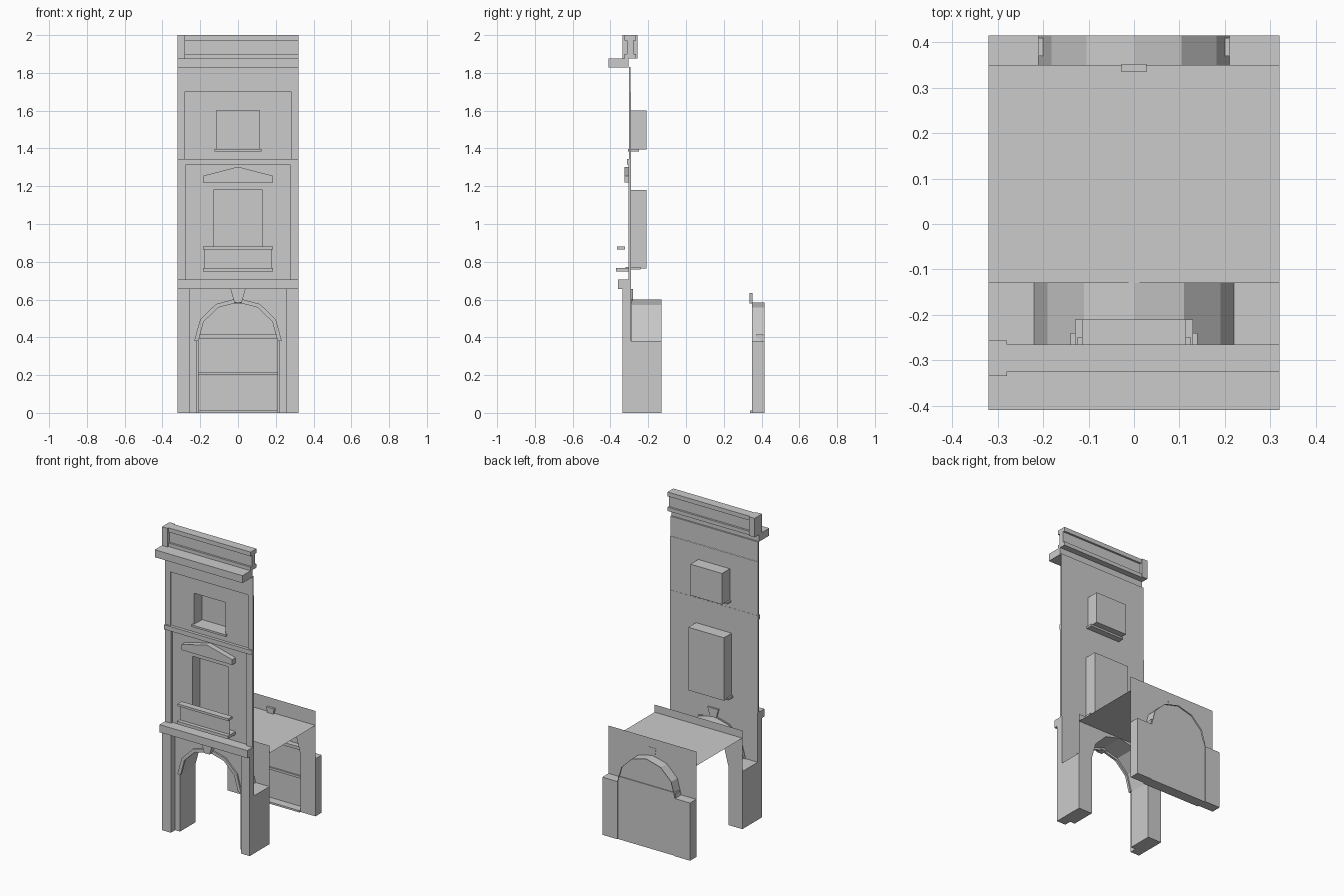
import bpy, bmesh, math

if "Cube" in bpy.data.objects:
    bpy.data.objects.remove(bpy.data.objects["Cube"])

W = 0.32  # half width of the bay


def make(name, verts, faces):
    me = bpy.data.meshes.new(name)
    bm = bmesh.new()
    vs = [bm.verts.new(v) for v in verts]
    for f in faces:
        bm.faces.new([vs[i] for i in f])
    bmesh.ops.remove_doubles(bm, verts=bm.verts, dist=1e-5)
    bm.to_mesh(me)
    bm.free()
    ob = bpy.data.objects.new(name, me)
    bpy.context.collection.objects.link(ob)
    return ob


def box(name, x0, x1, y0, y1, z0, z1):
    return prism(name, [(x0, z0), (x1, z0), (x1, z1), (x0, z1)], y0, y1)


def pair(name, x0, x1, *rest):
    box(name + "_right", x0, x1, *rest)
    box(name + "_left", -x1, -x0, *rest)


def prism(name, pts, y0, y1):
    n = len(pts)
    v = [(x, y0, z) for x, z in pts] + [(x, y1, z) for x, z in pts]
    f = [list(range(n)), list(range(2 * n - 1, n - 1, -1))]
    f += [[i, i + n, (i + 1) % n + n, (i + 1) % n] for i in range(n)]
    return make(name, v, f)


def sheet(name, pts, y):
    return make(name, [(x, y, z) for x, z in pts], [list(range(len(pts)))])


def strip(name, pts, y0, y1):
    n = len(pts)
    v = [(x, y0, z) for x, z in pts] + [(x, y1, z) for x, z in pts]
    return make(name, v, [[i, i + 1, i + 1 + n, i + n] for i in range(n - 1)])


def arch(r, rise, spring=0.38, foot=True, segs=6):
    p = [(r * math.cos(math.pi * i / segs), spring + rise * math.sin(math.pi * i / segs))
         for i in range(segs + 1)]
    return [(r, 0)] + p + [(-r, 0)] if foot else p


def arched_wall(name, curve, top, y):
    sheet(name, [(-W, 0), (-W, top), (W, top), (W, 0)] + curve, y)


def arch_moulding(name, r, rise, band, y0, y1):
    prism(name, arch(r + band, rise + band, foot=False) + arch(r, rise, foot=False)[::-1], y0, y1)


def window(name, y, z_lo, z_hi, hw, z0, z1, back):
    # Wall sheet around an opening, plus the recess with its pane
    xs, zs = [-W, -hw, hw, W], [z_lo, z0, z1, z_hi]
    v = [(x, y, z) for z in zs for x in xs]
    f = [[j * 4 + i, j * 4 + i + 1, j * 4 + i + 5, j * 4 + i + 4]
         for j in range(3) for i in range(3) if (i, j) != (1, 1)]
    make(name + "_wall", v, f)
    strip(name + "_reveal", [(-hw, z0), (hw, z0), (hw, z1), (-hw, z1), (-hw, z0)], y, back)
    sheet(name + "_pane", [(-hw, z0), (hw, z0), (hw, z1), (-hw, z1)], back)


# Front arcade
front = arch(0.22, 0.22)
arched_wall("front_arch_wall", front, 0.66, -0.29)
arched_wall("front_arch_inner_wall", front, 0.65, -0.13)
strip("front_arch_reveal", front, -0.29, -0.13)
pair("front_pier", 0.22, W, -0.29, -0.13, 0, 0.38)
pair("front_pilaster", 0.255, W, -0.335, -0.29, 0, 0.655)
arch_moulding("front_arch_moulding", 0.21, 0.205, 0.022, -0.30, -0.285)
prism("front_keystone", [(-0.02, 0.585), (0.02, 0.585), (0.04, 0.655), (-0.04, 0.655)], -0.325, -0.28)

# Walkway ceiling
make("ceiling", [(-W, -0.13, 0.6), (W, -0.13, 0.6), (W, 0.35, 0.6), (-W, 0.35, 0.6)], [[0, 1, 2, 3]])

# Rear shop wall
rear = arch(0.21, 0.205)
arched_wall("rear_wall", rear, 0.695, 0.35)
strip("rear_arch_reveal", rear, 0.35, 0.415)
pair("rear_pier", 0.21, W, 0.35, 0.415, 0, 0.38)
sheet("rear_tympanum", arch(0.21, 0.205, foot=False), 0.405)
box("rear_door_panel", -0.21, 0.21, 0.395, 0.41, 0, 0.40)
box("rear_lintel", -0.21, 0.21, 0.37, 0.41, 0.395, 0.415)
box("rear_transom", -0.21, 0.21, 0.385, 0.40, 0.20, 0.215)
box("rear_threshold", -0.21, 0.21, 0.34, 0.40, 0, 0.012)
prism("rear_keystone", [(-0.018, 0.58), (0.018, 0.58), (0.028, 0.635), (-0.028, 0.635)], 0.335, 0.352)

# Upper walls with windows
window("middle_window", -0.29, 0.66, 1.33, 0.13, 0.765, 1.18, -0.21)
window("top_window", -0.292, 1.33, 1.70, 0.115, 1.395, 1.60, -0.21)
pair("middle_pilaster", 0.275, W, -0.305, -0.291, 0.705, 1.315)
pair("top_pilaster", 0.283, W, -0.301, -0.292, 1.345, 1.70)
box("middle_sill", -0.14, 0.14, -0.32, -0.24, 0.758, 0.772)
box("top_sill", -0.125, 0.125, -0.308, -0.25, 1.383, 1.396)

# Balcony and pediment
box("balcony_base", -0.185, 0.185, -0.37, -0.29, 0.748, 0.768)
box("balcony_rail", -0.185, 0.185, -0.365, -0.322, 0.865, 0.88)
sheet("balcony_screen", [(-0.18, 0.768), (0.18, 0.768), (0.18, 0.865), (-0.18, 0.865)], -0.345)
prism("pediment", [(-0.185, 1.22), (0.185, 1.22), (0.185, 1.255), (0, 1.303), (-0.185, 1.255)], -0.325, -0.29)

# Belt courses, frieze and cornice
box("lower_belt", -W, W, -0.36, -0.29, 0.655, 0.705)
box("upper_belt", -W, W, -0.312, -0.291, 1.315, 1.345)
box("frieze", -W, W, -0.303, -0.294, 1.70, 1.83)
box("cornice", -W, W, -0.41, -0.305, 1.828, 1.877)

# Parapet, with a post at one end only
box("parapet_post", -W, -0.28, -0.335, -0.257, 1.875, 2.0)
box("parapet_panel", -0.28, W, -0.312, -0.278, 1.89, 1.98)
box("parapet_base", -0.28, W, -0.325, -0.265, 1.875, 1.90)
box("parapet_rail", -0.28, W, -0.325, -0.265, 1.972, 2.0)
